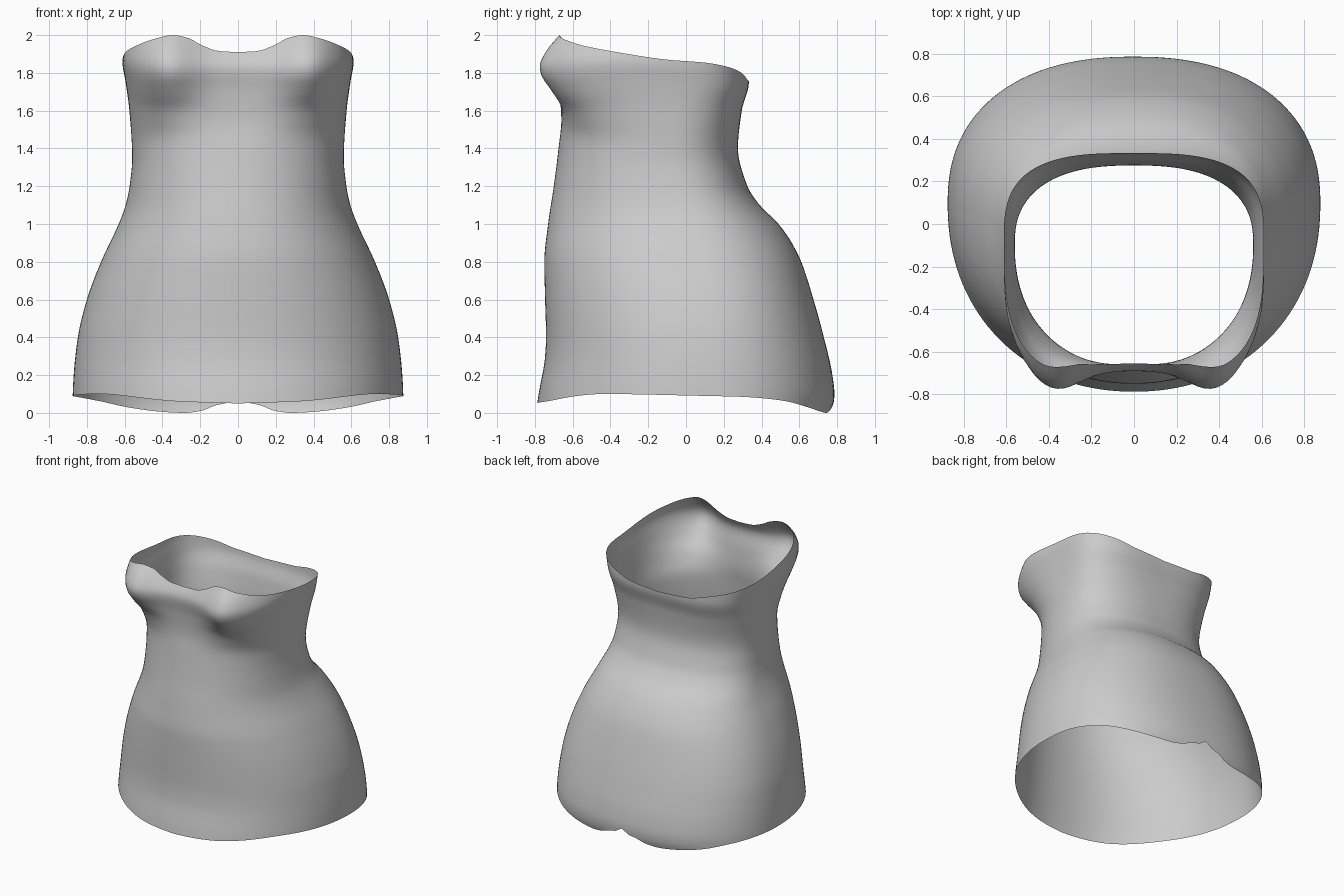
import bpy, bmesh, math

if "Cube" in bpy.data.objects:
    bpy.data.objects.remove(bpy.data.objects["Cube"])

COLS, ROWS = 144, 64


def curve(pts):
    """Smooth monotone interpolation through (position, value) pairs."""
    n = len(pts)
    s = [(pts[i + 1][1] - pts[i][1]) / (pts[i + 1][0] - pts[i][0]) for i in range(n - 1)]
    m = [s[0]]
    for a, b in zip(s, s[1:]):
        m.append(2 * a * b / (a + b) if a * b > 0 else 0.0)
    m.append(s[-1])

    def f(x):
        x = min(max(x, pts[0][0]), pts[-1][0])
        i = 0
        while i < n - 2 and x > pts[i + 1][0]:
            i += 1
        h = pts[i + 1][0] - pts[i][0]
        t = (x - pts[i][0]) / h
        return ((2*t**3 - 3*t**2 + 1) * pts[i][1] + (t**3 - 2*t**2 + t) * h * m[i]
                + (3*t**2 - 2*t**3) * pts[i + 1][1] + (t**3 - t**2) * h * m[i + 1])
    return f


# Body outlines by height
half_width = curve([(0, .877), (.1, .875), (.2, .87), (.4, .848), (.6, .8), (.8, .725), (1, .632),
                    (1.1, .595), (1.2, .574), (1.35, .56), (1.6, .575), (1.75, .595),
                    (1.86, .612), (1.92, .60), (2, .57)])
front = curve([(0, -.795), (.1, -.78), (.3, -.746), (.4, -.741), (.6, -.746), (.8, -.75), (1, -.73),
               (1.2, -.70), (1.4, -.675), (1.55, -.66), (1.7, -.67), (1.83, -.69),
               (1.91, -.655), (2, -.595)])
back = curve([(0, .765), (.04, .78), (.1, .786), (.2, .775), (.4, .73), (.6, .675), (.8, .61), (.9, .56),
              (1, .49), (1.1, .39), (1.2, .325), (1.4, .275), (1.6, .295), (1.75, .333), (1.85, .33)])
centre = curve([(0, .1), (.5, .08), (1, 0), (1.2, -.07), (1.4, -.1), (2, -.1)])
front_power = curve([(0, 2.15), (1.4, 2.2), (1.6, 2.7), (1.8, 3.5), (2, 4)])
back_power = curve([(0, 2.3), (1, 2.3), (1.4, 2.5), (1.8, 3.2), (2, 3.2)])
bust = curve([(1.48, 0), (1.6, .025), (1.7, .08), (1.8, .115), (1.9, .115), (2, .10)])

# Neckline and hem heights by angle from the front
neckline = curve([(0, 1.91), (10, 1.915), (20, 1.947), (28, 1.985), (36, 2), (45, 1.977), (55, 1.94),
                  (72, 1.9), (90, 1.87), (108, 1.855), (120, 1.835), (135, 1.8), (150, 1.765), (180, 1.75)])
hem = curve([(0, .05), (20, .06), (54, .1), (90, .09), (103, .085), (119, .065), (133, .03), (145, .008),
             (156, 0), (164, .012), (170, .04), (176, .056), (178, .075), (180, .09)])


def point(deg, t):
    a = math.radians(deg)
    fold = abs(deg)
    z = hem(fold) + (neckline(fold) - hem(fold)) * t
    sx, cy, yc = math.sin(a), -math.cos(a), centre(z)
    if cy < 0:
        depth, p = yc - front(z), front_power(z)
    else:
        depth, p = back(z) - yc, back_power(z)
    r = (abs(sx / half_width(z))**p + abs(cy / depth)**p) ** (-1 / p)
    x, y = r * sx, yc + r * cy
    # Twin bust swell on the front
    if cy < 0:
        y -= bust(z) * math.exp(-((abs(x) - .39) / .17)**2) * min(1, -cy * 1.6)
    return x, y, z


# Dress: one open shell lofted from hem to neckline
bm = bmesh.new()
rings = [[bm.verts.new(point(-180 + 360 * c / COLS, r / ROWS)) for c in range(COLS)]
         for r in range(ROWS + 1)]
for low, high in zip(rings, rings[1:]):
    for c in range(COLS):
        d = (c + 1) % COLS
        bm.faces.new((low[c], low[d], high[d], high[c])).smooth = True
mesh = bpy.data.meshes.new("strapless_dress")
bm.to_mesh(mesh)
bm.free()
dress = bpy.data.objects.new("strapless_dress", mesh)
bpy.context.collection.objects.link(dress)

grey = bpy.data.materials.new("light_grey_cloth")
grey.diffuse_color = (.6, .6, .6, 1)
grey.use_nodes = True
grey.node_tree.nodes["Principled BSDF"].inputs["Base Color"].default_value = grey.diffuse_color
mesh.materials.append(grey)
